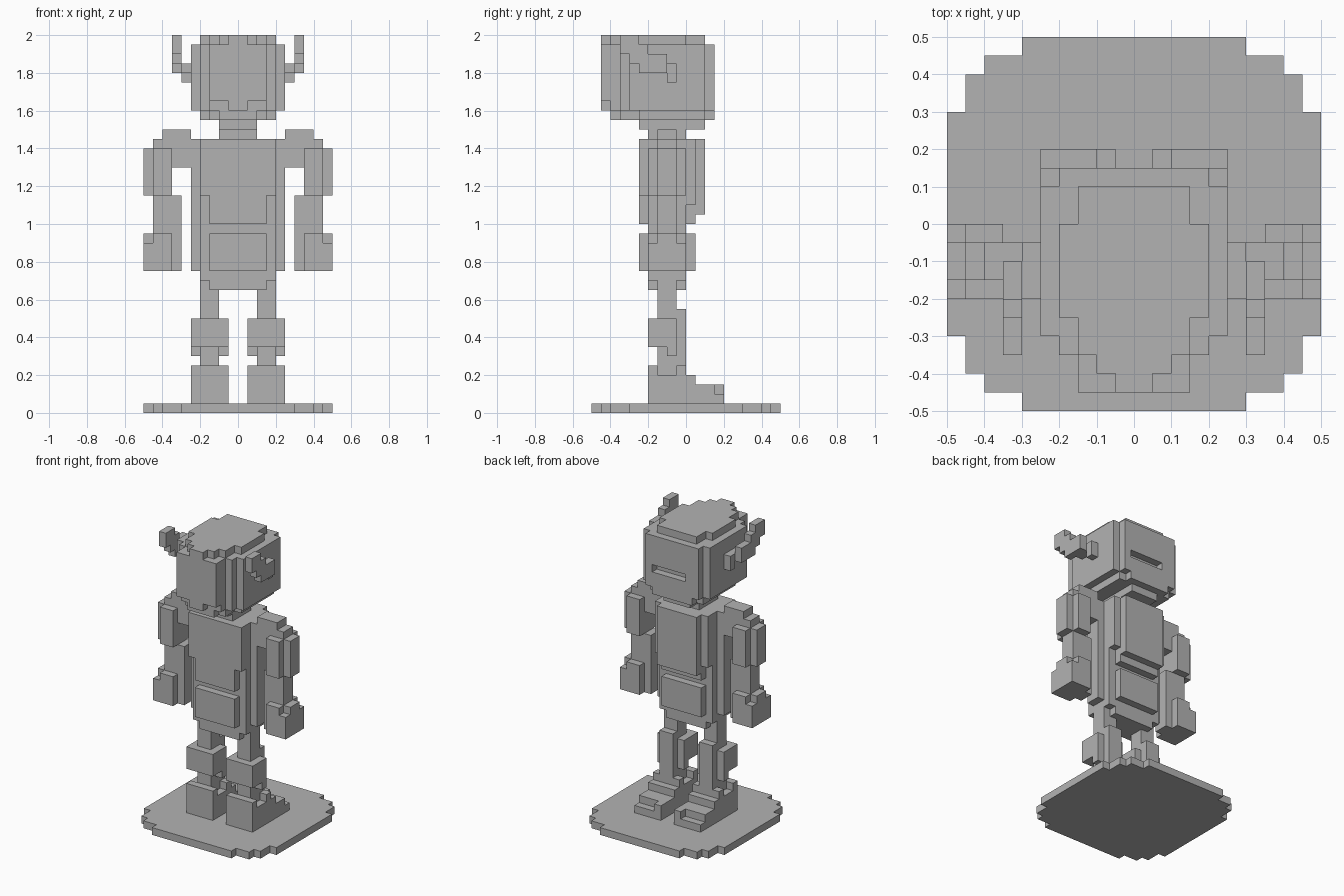
import bpy
import bmesh
from mathutils import Vector

UNIT = 0.05  # size of one building block

old = bpy.data.objects.get("Cube")
if old:
    bpy.data.objects.remove(old, do_unlink=True)

grey = bpy.data.materials.new("plain grey")
grey.use_nodes = True
colour = (0.45, 0.45, 0.45, 1)
grey.diffuse_color = colour
grey.node_tree.nodes["Principled BSDF"].inputs["Base Color"].default_value = colour

parts = {}


def cells(x, y, z):
    return {(i, j, k) for i in range(*x) for j in range(*y) for k in range(*z)}


def add(name, x, y, z):
    parts.setdefault(name, set()).update(cells(x, y, z))


def wide(name, half, y, z):
    """Block centred on x = 0."""
    add(name, (-half, half), y, z)


def pair(name, x, y, z):
    """Block on the left side and its mirror on the right."""
    add("left_" + name, x, y, z)
    add("right_" + name, (-x[1], -x[0]), y, z)


# Rounded base plate
for half, depth in ((6, 10), (8, 9), (9, 8), (10, 6)):
    wide("base", half, (-depth, depth), (0, 1))

# Feet with a raised big toe
pair("foot", (1, 5), (-4, 4), (1, 2))
pair("foot", (1, 5), (-4, 3), (2, 3))
pair("foot", (1, 2), (3, 4), (2, 3))
pair("foot", (1, 5), (-4, 1), (3, 4))
pair("foot", (1, 5), (-4, -3), (4, 5))
pair("foot", (1, 5), (-1, 0), (4, 5))
pair("foot", (2, 4), (-3, -1), (4, 5))

# Legs with knee guards
pair("leg", (2, 4), (-3, -1), (5, 14))
pair("leg", (2, 4), (-1, 0), (5, 11))
pair("knee_guard", (1, 5), (-4, -3), (7, 10))
for x in ((1, 2), (4, 5)):
    pair("knee_guard", x, (-3, -1), (7, 10))
    pair("knee_guard", x, (-2, -1), (6, 7))

# Torso core, side ribs, belly and chest plates on both faces
wide("torso", 3, (-4, 0), (13, 14))
wide("torso", 4, (-4, 0), (14, 29))
wide("torso", 5, (-3, -1), (15, 29))
wide("belly_plate", 3, (-5, -4), (15, 19))
wide("belly_plate", 3, (0, 1), (15, 19))
wide("front_chest", 3, (-5, -4), (20, 23))
wide("front_chest", 4, (-5, -4), (23, 29))
wide("back_chest", 3, (0, 1), (20, 29))
wide("back_chest", 4, (0, 1), (22, 29))
wide("back_chest", 3, (1, 2), (21, 29))
wide("neck", 2, (-4, 0), (29, 31))

# Shoulders, arms and hands
pair("shoulder", (5, 7), (-3, -1), (26, 29))
pair("shoulder", (5, 8), (-3, -1), (28, 30))
pair("shoulder", (7, 9), (-3, -1), (28, 29))
pair("upper_arm", (7, 9), (-4, 0), (23, 28))
pair("upper_arm", (9, 10), (-3, -1), (23, 28))
pair("forearm", (6, 9), (-3, -1), (18, 23))
pair("hand", (7, 9), (-4, 0), (15, 19))
pair("hand", (9, 10), (-3, -1), (15, 19))
pair("hand", (9, 10), (-4, 0), (15, 18))
pair("thumb", (6, 7), (-3, -1), (15, 18))

# Head: stepped helmet built in layers
wide("head", 2, (-5, 2), (30, 31))
wide("head", 4, (-5, 2), (31, 32))
wide("head", 3, (-7, 3), (31, 32))
wide("head", 2, (-8, 3), (31, 32))
for half, front, back in ((5, -6, 2), (4, -7, 3), (3, -8, 3)):
    wide("head", half, (front, back), (32, 39))
wide("head", 3, (-9, -8), (33, 39))
wide("head", 1, (-9, -8), (32, 39))
for half, front, back in ((4, -5, 0), (3, -7, 2), (2, -8, 2), (1, -9, 2)):
    wide("head", half, (front, back), (39, 40))
parts["head"] -= cells((-2, 3), (2, 3), (34, 35))  # slot in the far face

# Horns curving forward and up
pair("horn", (5, 6), (-4, -1), (36, 37))
pair("horn", (5, 6), (-2, -1), (35, 37))
pair("horn", (6, 7), (-5, -2), (36, 38))
pair("horn", (6, 7), (-6, -4), (37, 39))
pair("horn", (6, 7), (-7, -5), (38, 40))

# Only the outside faces of the blocks become mesh
filled = set().union(*parts.values())
used = set()
AXES = [Vector(a) for a in ((1, 0, 0), (0, 1, 0), (0, 0, 1))]


def skin(name, block):
    bm = bmesh.new()
    for cell in sorted(block - used):
        centre = Vector(cell) + Vector((0.5, 0.5, 0.5))
        for n in range(3):
            for sign in (-1, 1):
                out = AXES[n] * sign
                if tuple(int(c) for c in Vector(cell) + out) in filled:
                    continue
                u = AXES[(n + 1) % 3] / 2
                v = AXES[(n + 2) % 3] / 2 * sign
                mid = centre + out / 2
                ring = (mid - u - v, mid + u - v, mid + u + v, mid - u + v)
                bm.faces.new([bm.verts.new(p * UNIT) for p in ring])
    used.update(block)
    bmesh.ops.remove_doubles(bm, verts=bm.verts, dist=UNIT / 100)
    bmesh.ops.dissolve_limit(bm, angle_limit=0.01, verts=bm.verts, edges=bm.edges)
    mesh = bpy.data.meshes.new(name)
    bm.to_mesh(mesh)
    bm.free()
    mesh.materials.append(grey)
    bpy.context.collection.objects.link(bpy.data.objects.new(name, mesh))


for part_name, part_cells in parts.items():
    skin(part_name, part_cells)
